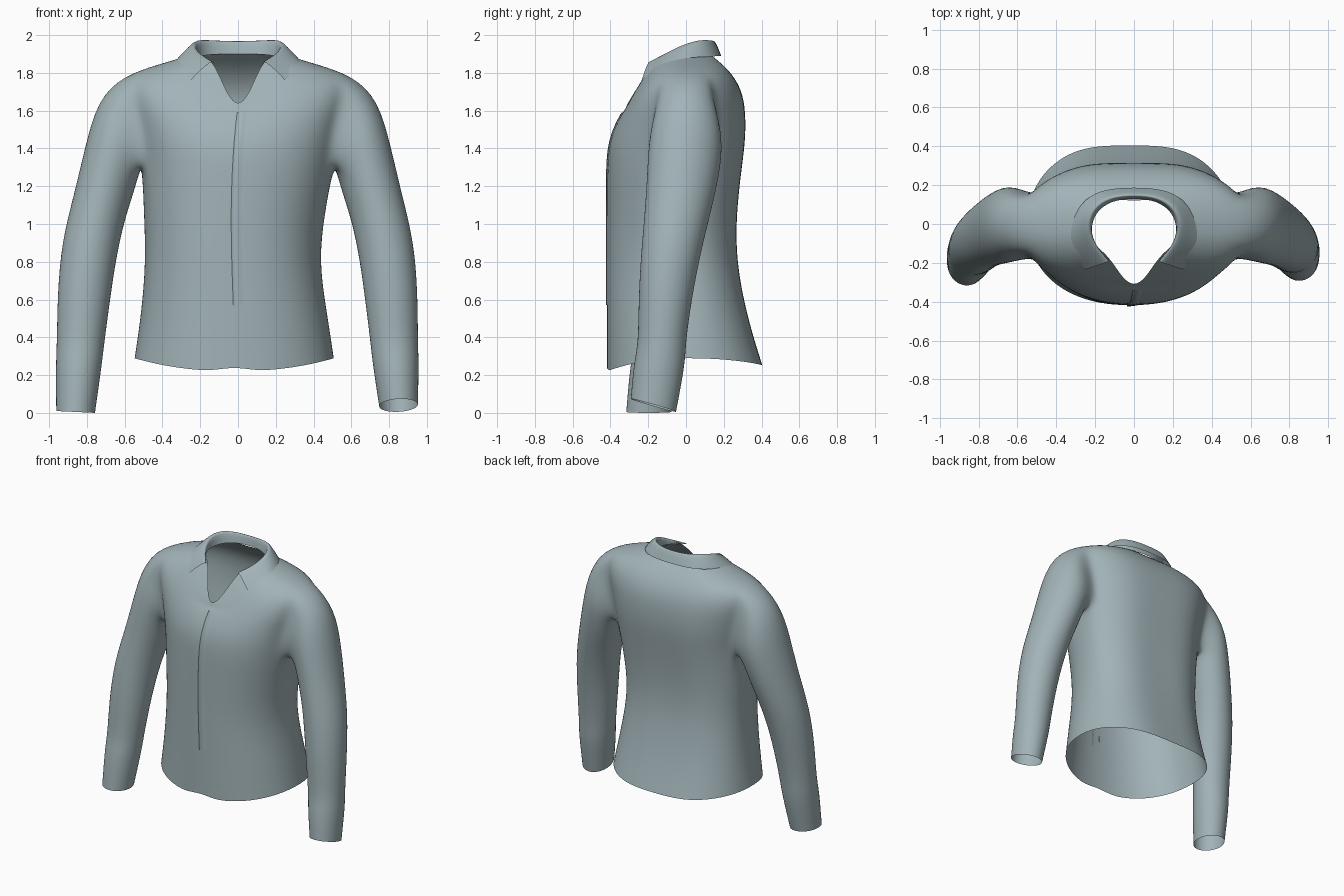
import bpy
import bmesh
import math
from mathutils import Vector
from mathutils.bvhtree import BVHTree

if "Cube" in bpy.data.objects:
    bpy.data.objects.remove(bpy.data.objects["Cube"])

COLS = 32                 # columns around the torso, column 0 at centre front
HOLE_ROWS = (4, 8)        # torso rows that bound the armhole
HOLE_COLS = (6, 10)       # torso columns that bound the armhole

cloth = bpy.data.materials.new("grey_teal_cloth")
cloth.use_nodes = True
colour = (0.36, 0.45, 0.475, 1)
cloth.diffuse_color = colour
shader = next(n for n in cloth.node_tree.nodes if n.type == 'BSDF_PRINCIPLED')
shader.inputs["Base Color"].default_value = colour
shader.inputs["Roughness"].default_value = 0.8


def finish(bm, name, levels):
    """Turn a bmesh into a smooth cloth object."""
    bmesh.ops.recalc_face_normals(bm, faces=bm.faces)
    for face in bm.faces:
        face.smooth = True
    mesh = bpy.data.meshes.new(name)
    bm.to_mesh(mesh)
    bm.free()
    mesh.materials.append(cloth)
    obj = bpy.data.objects.new(name, mesh)
    bpy.context.collection.objects.link(obj)
    if levels:
        sub = obj.modifiers.new("smooth", 'SUBSURF')
        sub.levels = sub.render_levels = levels
        sub.boundary_smooth = 'PRESERVE_CORNERS'
    return obj


def strip_faces(bm, rows, closed=False, skip=None):
    """Skin neighbouring rows of vertices with quads."""
    for r in range(len(rows) - 1):
        low, high = rows[r], rows[r + 1]
        for c in range(len(low) - (0 if closed else 1)):
            if skip and skip(r, c):
                continue
            d = (c + 1) % len(low)
            bm.faces.new((low[c], low[d], high[d], high[c]))


def power(v, e):
    return math.copysign(abs(v) ** e, v)


# Torso rings: side z, front z, back z, half width, centre x, front y, back y,
# then the extra drop in z and y that forms the open neck
torso_rings = [
    (0.29, 0.22, 0.25, 0.53, -0.02, -0.42, 0.43, 0, 0),
    (0.52, 0.50, 0.50, 0.495, -0.02, -0.42, 0.35, 0, 0),
    (0.80, 0.80, 0.80, 0.46, -0.03, -0.42, 0.29, 0, 0),
    (1.05, 1.05, 1.05, 0.48, -0.02, -0.42, 0.29, 0, 0),
    (1.32, 1.25, 1.30, 0.51, 0, -0.42, 0.32, 0, 0),
    (1.43, 1.40, 1.45, 0.53, 0, -0.415, 0.34, 0, 0),
    (1.55, 1.50, 1.60, 0.56, 0, -0.385, 0.34, 0, 0),
    (1.68, 1.58, 1.71, 0.60, 0, -0.345, 0.32, 0, 0),
    (1.79, 1.68, 1.80, 0.60, 0, -0.295, 0.265, -0.08, -0.03),
    (1.845, 1.77, 1.86, 0.42, 0, -0.25, 0.20, -0.155, -0.07),
    (1.90, 1.87, 1.90, 0.235, 0, -0.18, 0.145, -0.25, -0.14),
]


def torso_point(ring, a):
    zs, zf, zb, half, cx, front, back, drop_z, drop_y = ring
    s, c = math.sin(a), math.cos(a)
    x = cx + half * power(s, 0.9)
    if c > 0:
        neck = c ** 14
        y = front * c ** 0.9 + drop_y * neck
        z = zs + (zf - zs) * c * c + drop_z * neck
    else:
        spine = abs(c) ** 14
        y = back * abs(c) ** 0.9 - 0.025 * spine
        z = zs + (zb - zs) * c * c
    return x, y, z


bm = bmesh.new()
torso = [[bm.verts.new(torso_point(ring, math.tau * j / COLS))
          for j in range(COLS)] for ring in torso_rings]
torso[0][0].co.z += 0.025     # small notch at the front of the hem


def in_armhole(r, c):
    side = min(c, COLS - 1 - c)
    return (HOLE_ROWS[0] <= r < HOLE_ROWS[1]
            and HOLE_COLS[0] <= side < HOLE_COLS[1])


strip_faces(bm, torso, closed=True, skip=in_armhole)

# Sleeve rings: inner x, z, outer x, z, front y, back y, lift of the front edge
sleeve_rings = [
    (0.525, 1.25, 0.745, 1.67, -0.20, 0.205, 0),
    (0.56, 1.13, 0.815, 1.40, -0.21, 0.18, 0),
    (0.60, 1.01, 0.87, 1.16, -0.22, 0.14, 0),
    (0.64, 0.82, 0.935, 0.91, -0.24, 0.085, 0),
    (0.67, 0.60, 0.955, 0.63, -0.255, 0.035, 0),
    (0.70, 0.36, 0.955, 0.37, -0.255, 0.00, 0),
    (0.71, 0.26, 0.96, 0.27, -0.28, 0.00, 0),
    (0.745, 0.035, 0.955, 0.045, -0.295, -0.05, 0.035),
]

for side in (1, -1):
    (r0, r1), (c0, c1) = HOLE_ROWS, HOLE_COLS
    walk = ([(r0, c) for c in range(c0, c1)] + [(r, c1) for r in range(r0, r1)]
            + [(r1, c) for c in range(c1, c0, -1)]
            + [(r, c0) for r in range(r1, r0, -1)])
    loops = [[torso[r][(side * c) % COLS] for r, c in walk]]
    for xi, zi, xo, zo, front, back, lift in sleeve_rings:
        loop = []
        low = 1 - min(zi, 1.0)            # right forearm hangs further forward
        shift = -0.025 * low if side < 0 else 0
        for k in range(len(walk)):
            t = math.tau * k / len(walk) - math.pi / 4
            c, s = math.cos(t), math.sin(t)
            x = (xi + xo) / 2 + (xi - xo) / 2 * c - shift * 0.4
            y = (front + back) / 2 + (back - front) / 2 * s + shift
            z = (zi + zo) / 2 + (zi - zo) / 2 * c
            z -= lift * s if side > 0 else lift
            loop.append(bm.verts.new((side * x, y, z)))
        loops.append(loop)
    strip_faces(bm, loops, closed=True)

body = finish(bm, "torso_and_sleeves", 2)

# Evaluated surface that the collar and the placket rest on
bpy.context.view_layer.update()
surface = BVHTree.FromObject(body, bpy.context.evaluated_depsgraph_get())


def rest_on_body(p, gap):
    hit = surface.ray_cast(Vector((p.x, p.y, 3)), Vector((0, 0, -1)))[0]
    if hit:
        p.z = max(p.z, hit.z + gap)
    return p


# Collar: half paths from centre back to the front, mirrored to the other side
base = [(0, 0.135, 1.90), (0.12, 0.12, 1.90), (0.20, 0.06, 1.89),
        (0.225, -0.03, 1.88), (0.20, -0.11, 1.87), (0.13, -0.19, 1.855)]
fold = [(0, 0.145, 1.985), (0.12, 0.135, 1.99), (0.20, 0.08, 2.0),
        (0.228, 0, 1.975), (0.21, -0.09, 1.925), (0.135, -0.195, 1.865)]
edge = [(0, 0.19, 1.89), (0.17, 0.18, 1.89), (0.28, 0.11, 1.885),
        (0.33, -0.02, 1.87), (0.325, -0.13, 1.83), (0.25, -0.235, 1.76)]
base, fold, edge = ([Vector(p) for p in path] for path in (base, fold, edge))
middle = [rest_on_body(f.lerp(e, 0.5) + Vector((0, 0, 0.01)), 0.015)
          for f, e in zip(fold, edge)]
edge = [rest_on_body(p, 0.01) for p in edge]

bm = bmesh.new()
rows = []
for path in (base, fold, middle, edge):
    mirrored = [Vector((-p.x, p.y, p.z)) for p in path[:0:-1]]
    rows.append([bm.verts.new(p) for p in mirrored + path])
strip_faces(bm, rows)
finish(bm, "collar", 2)

# Front placket: a thin overlapping flap whose free edge stands proud
bm = bmesh.new()
rows = []
STEPS = 20
for i in range(STEPS + 1):
    t = i / STEPS
    z = 0.57 + 1.02 * t
    left_edge = -0.025 - 0.012 * math.sin(math.pi * t) + 0.02 * t ** 4
    row = []
    for x, gap in ((left_edge, -0.002), (left_edge, 0.007),
                   (left_edge + 0.035, 0.003), (left_edge + 0.07, -0.003)):
        hit = surface.ray_cast(Vector((x, -2, z)), Vector((0, 1, 0)))[0]
        y = hit.y if hit else -0.35
        row.append(bm.verts.new((x, y - gap, z)))
    rows.append(row)
strip_faces(bm, rows)
placket = finish(bm, "front_placket", 0)
